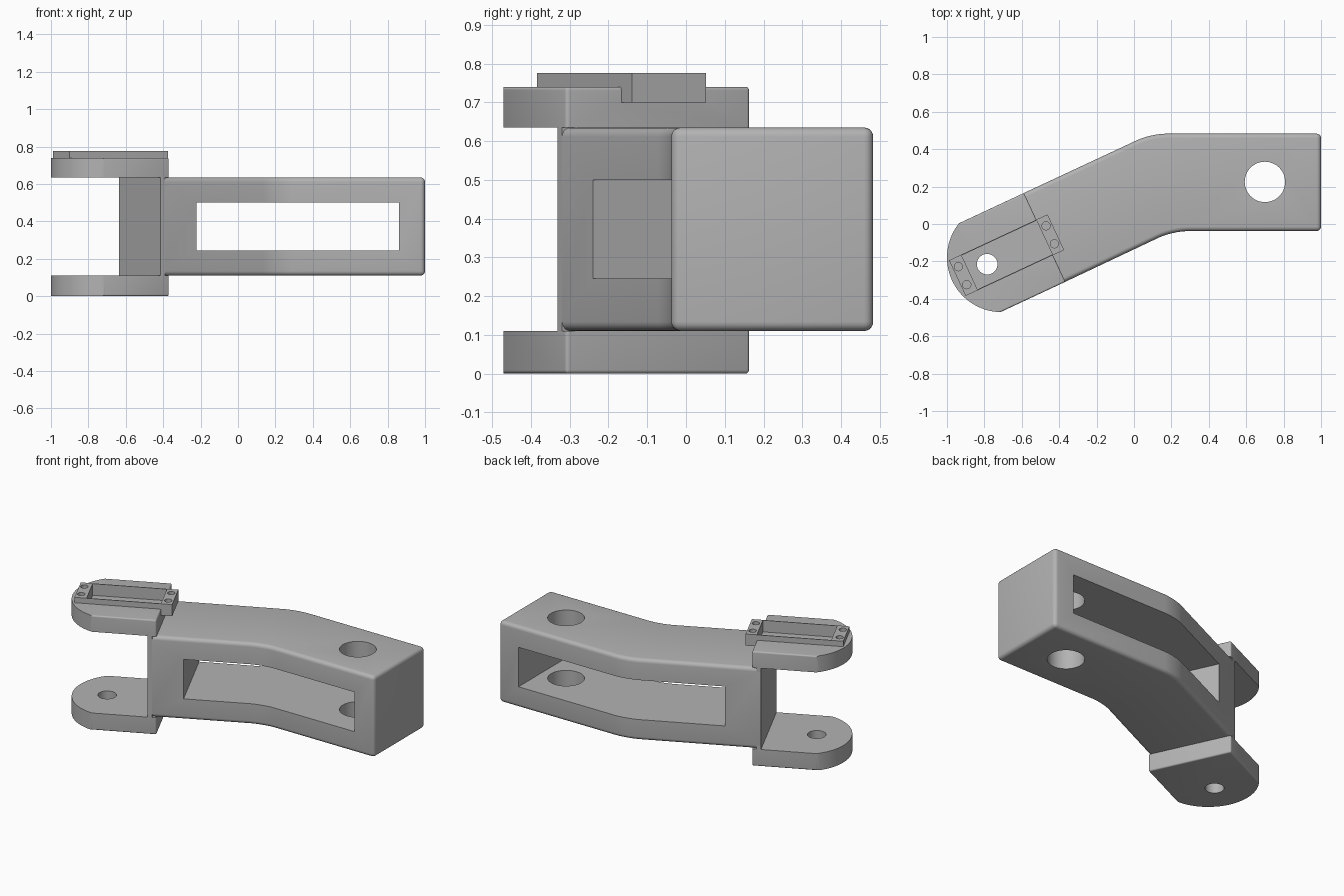
import bpy, bmesh, math
from mathutils import Vector

cube = bpy.data.objects.get("Cube")
if cube:
    bpy.data.objects.remove(cube, do_unlink=True)

grey = bpy.data.materials.new("plain_grey")
grey.use_nodes = True
COLOUR = (0.45, 0.45, 0.45, 1)
grey.diffuse_color = COLOUR
grey.node_tree.nodes["Principled BSDF"].inputs["Base Color"].default_value = COLOUR

# Arm frame: origin at the fork pin, U points out along the fork, N across it
PIN = Vector((-0.785, -0.215))
ANGLE = math.radians(25)
U = Vector((-math.cos(ANGLE), -math.sin(ANGLE)))
N = Vector((-math.sin(ANGLE), math.cos(ANGLE)))
HALF = 0.262                    # half width of the arm
STEP, WEB = -0.339, -0.286      # start of the fork plates, end of the body
LOW, HIGH, TOP = 0.11, 0.635, 0.74


def arm(u, n):
    return PIN + U * u + N * n


def bevel(bm, rule, offset, segments=5):
    edges = [e for e in bm.edges if rule(*(v.co for v in e.verts))]
    bmesh.ops.bevel(bm, geom=edges, offset=offset, segments=segments,
                    profile=0.5, affect='EDGES', clamp_overlap=True)


def prism(name, points, z0, z1, bevels=()):
    bm = bmesh.new()
    face = bm.faces.new([bm.verts.new((p[0], p[1], z0)) for p in points])
    grown = bmesh.ops.extrude_face_region(bm, geom=[face])["geom"]
    for v in grown:
        if isinstance(v, bmesh.types.BMVert):
            v.co.z = z1
    bmesh.ops.recalc_face_normals(bm, faces=bm.faces)
    for rule, offset in bevels:
        bevel(bm, rule, offset)
    mesh = bpy.data.meshes.new(name)
    bm.to_mesh(mesh)
    bm.free()
    mesh.materials.append(grey)
    obj = bpy.data.objects.new(name, mesh)
    bpy.context.collection.objects.link(obj)
    return obj


def rectangle(u0, u1, n0, n1):
    return [arm(u0, n0), arm(u1, n0), arm(u1, n1), arm(u0, n1)]


def circle(centre, radius, count=48):
    steps = [math.tau * i / count for i in range(count)]
    return [(centre[0] + radius * math.cos(a), centre[1] + radius * math.sin(a)) for a in steps]


def cut(obj, points, z0, z1):
    cutter = prism("cutter", points, z0, z1)
    cutter.hide_render = True
    mod = obj.modifiers.new("cut", 'BOOLEAN')
    mod.operation, mod.solver, mod.object = 'DIFFERENCE', 'EXACT', cutter
    bpy.context.view_layer.objects.active = obj
    bpy.ops.object.modifier_apply(modifier=mod.name)
    bpy.data.objects.remove(cutter, do_unlink=True)


def vertical(a, b):
    return abs(a.z - b.z) > 0.1


def along(p):
    return (Vector((p.x, p.y)) - PIN).dot(U)


# Bent body with rounded bend and outer edges
BACK, FRONT = 0.483, -0.038
outline = [(1, FRONT), (1, BACK), (0.091, BACK), arm(WEB, HALF),
           arm(WEB, -HALF), (0.2065, FRONT)]
body = prism("body", outline, LOW, HIGH, [
    (lambda a, b: vertical(a, b) and -0.1 < a.x < 0.5, 0.08),
    (lambda a, b: (not vertical(a, b) and not (along(a) > WEB - 0.01 and along(b) > WEB - 0.01))
        or (a.x > 0.99 and b.x > 0.99), 0.024)])

# Side window, square to the arm at one end, and the pivot hole
window = [arm(-0.5, -HALF) + N * -0.1, arm(-0.5, HALF) + N * 0.1,
          (-0.1, 0.8), (0.86, 0.8), (0.86, -0.34)]
shift = Vector((-0.22, -0.242)) - arm(-0.5, -HALF)
window[:2] = [p + U * shift.dot(U) for p in window[:2]]
cut(body, window, 0.245, 0.5)
cut(body, circle((0.7, 0.225), 0.108), -0.1, 1)

# Squared end of the body between the fork plates
web = prism("web", rectangle(STEP + 0.025, WEB, -HALF, HALF), LOW - 0.02, HIGH + 0.02)

# Fork plates with arc ends
ARC_CENTRE, ARC_RADIUS = -0.085, 0.292
limit = math.asin(HALF / ARC_RADIUS)
plate = [arm(STEP, -HALF)]
for i in range(33):
    a = limit * (i / 16 - 1)
    plate.append(arm(ARC_CENTRE + ARC_RADIUS * math.cos(a), ARC_RADIUS * math.sin(a)))
plate.append(arm(STEP, HALF))


def fork_plate(name, z0, z1, outer):
    def rounded(a, b):
        at_step = along(a) < STEP + 0.01 or along(b) < STEP + 0.01
        on_outer = abs(a.z - outer) < 0.001 and abs(b.z - outer) < 0.001
        return at_step and (on_outer or vertical(a, b))
    obj = prism(name, plate, z0, z1, [(rounded, 0.024)])
    cut(obj, circle(PIN, 0.055), z0 - 0.1, z1 + 0.1)
    return obj


lower = fork_plate("lower_fork_plate", 0, LOW, 0)
upper = fork_plate("upper_fork_plate", HIGH, TOP, TOP)

# Bracket set into the upper plate: recess, end blocks with screw holes, thin sides
FLOOR, RIM, SIDE = 0.70, 0.775, 0.105
INNER, OUTER = -0.338, 0.104
cut(upper, rectangle(INNER - 0.05, OUTER + 0.01, -SIDE + 0.003, SIDE - 0.003), FLOOR, 1)
parts = [body, web, lower, upper]
for name, u0, u1, hole in (("inner_bracket_block", -0.405, INNER, -0.372),
                           ("outer_bracket_block", OUTER, 0.176, 0.145)):
    block = prism(name, rectangle(u0, u1, -SIDE, SIDE), FLOOR, RIM)
    for n in (-0.053, 0.053):
        cut(block, circle(arm(hole, n), 0.022, 24), FLOOR + 0.01, 1)
    parts.append(block)
for name, n in (("front_bracket_side", -SIDE), ("back_bracket_side", SIDE - 0.005)):
    parts.append(prism(name, rectangle(INNER, OUTER, n, n + 0.005), FLOOR, RIM))

# Smooth the rounded edges, keep corners sharp
bpy.ops.object.select_all(action='DESELECT')
for obj in parts:
    obj.select_set(True)
bpy.context.view_layer.objects.active = body
bpy.ops.object.shade_smooth_by_angle(angle=math.radians(30))
